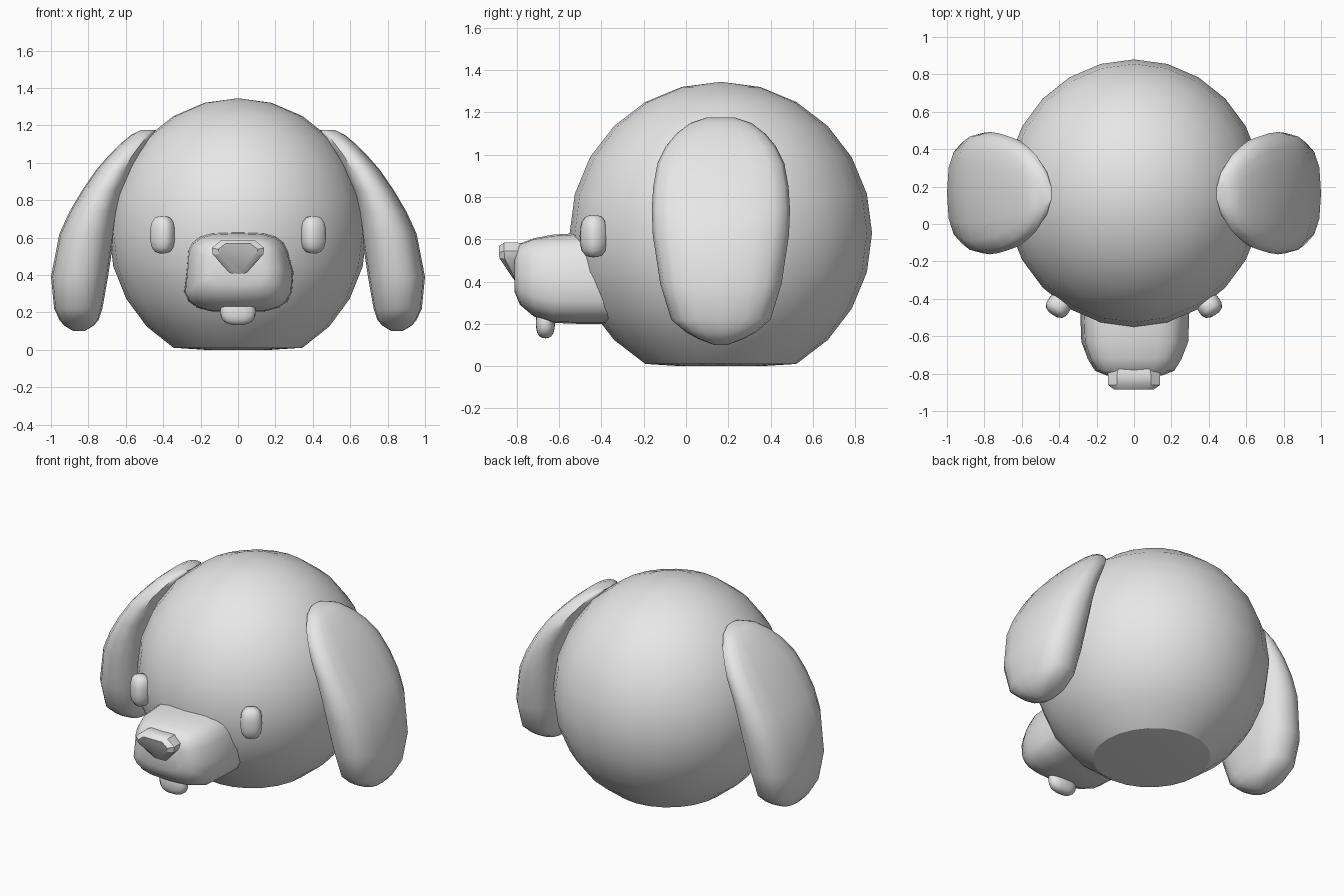
import bpy
import bmesh
from math import sin, cos, pi, radians
from mathutils import Matrix, Vector

cube = bpy.data.objects.get("Cube")
if cube:
    bpy.data.objects.remove(cube, do_unlink=True)

grey = bpy.data.materials.new("plain_grey")
grey.use_nodes = True
grey.diffuse_color = (0.8, 0.8, 0.8, 1)
grey.node_tree.nodes["Principled BSDF"].inputs["Base Color"].default_value = (0.8, 0.8, 0.8, 1)


def finish(bm, name, angle=40):
    """Turn a bmesh into a smooth shaded grey object."""
    bmesh.ops.recalc_face_normals(bm, faces=bm.faces)
    mesh = bpy.data.meshes.new(name)
    bm.to_mesh(mesh)
    bm.free()
    mesh.materials.append(grey)
    obj = bpy.data.objects.new(name, mesh)
    bpy.context.collection.objects.link(obj)
    bpy.ops.object.select_all(action='DESELECT')
    obj.select_set(True)
    bpy.context.view_layer.objects.active = obj
    bpy.ops.object.shade_smooth_by_angle(angle=radians(angle))
    return obj


def power(v, n):
    return (1 if v >= 0 else -1) * abs(v) ** (2 / n)


def squircle(a, b, n, count=16):
    """Points of a rounded rectangle with half sizes a and b."""
    return [(a * power(cos(2 * pi * i / count), n), b * power(sin(2 * pi * i / count), n))
            for i in range(count)]


def loft(rings, name, angle=40):
    """Skin a list of equal rings and cap both ends."""
    bm = bmesh.new()
    rows = [[bm.verts.new(p) for p in ring] for ring in rings]
    for r, s in zip(rows, rows[1:]):
        for i in range(len(r)):
            j = (i + 1) % len(r)
            bm.faces.new((r[i], r[j], s[j], s[i]))
    bm.faces.new(rows[0])
    bm.faces.new(rows[-1])
    return finish(bm, name, angle)


def pebble(name, centre, size, n, turn=0):
    """Rounded block: a sphere pushed towards a box."""
    bm = bmesh.new()
    bmesh.ops.create_uvsphere(bm, u_segments=16, v_segments=10, radius=1)
    for v in bm.verts:
        k = sum(abs(c) ** n for c in v.co) ** (-1 / n)
        v.co = Vector([c * k * s for c, s in zip(v.co, size)])
    bm.transform(Matrix.Translation(centre) @ Matrix.Rotation(turn, 4, 'Z'))
    return finish(bm, name, 60)


MID = 0.165  # depth of the head centre

# Head: faceted ball with a flat base
bm = bmesh.new()
bmesh.ops.create_uvsphere(bm, u_segments=24, v_segments=12, radius=0.715)
for v in bm.verts:
    v.co = Vector((v.co.x * 0.965, v.co.y + MID, max(v.co.z + 0.63, 0)))
finish(bm, "head", 30)

# Ears: height, outer x, inner x, half width
EAR = [(0.10, 0.88, 0.82, 0.03), (0.13, 0.93, 0.77, 0.11), (0.16, 0.955, 0.745, 0.165),
       (0.22, 0.983, 0.725, 0.235), (0.39, 1.0, 0.695, 0.287), (0.62, 0.955, 0.66, 0.322),
       (0.74, 0.90, 0.64, 0.327), (0.85, 0.835, 0.61, 0.32), (0.96, 0.76, 0.56, 0.30),
       (1.04, 0.69, 0.52, 0.26), (1.10, 0.63, 0.48, 0.21), (1.15, 0.57, 0.45, 0.145),
       (1.175, 0.52, 0.44, 0.07)]
for side, name in ((1, "left_ear"), (-1, "right_ear")):
    rings = []
    for z, outer, inner, half in EAR:
        mid, thick = (outer + inner) / 2, (outer - inner) / 2
        rings.append([(side * (mid + x), MID + y, z) for x, y in squircle(thick, half, 2.6)])
    loft(rings, name, 50)

# Muzzle: depth, half width, bottom, top
MUZZLE = [(-0.25, 0.30, 0.20, 0.63), (-0.50, 0.295, 0.20, 0.63), (-0.63, 0.29, 0.205, 0.622),
          (-0.72, 0.255, 0.235, 0.605), (-0.785, 0.215, 0.29, 0.58), (-0.81, 0.15, 0.35, 0.54)]
rings = []
for y, half, low, high in MUZZLE:
    mid, tall = (low + high) / 2, (high - low) / 2
    rings.append([(x * (0.93 if z > 0 else 1), y, mid + z) for x, z in squircle(half, tall, 3.4, 20)])
loft(rings, "muzzle", 50)

# Nose: rounded triangle whose lower tip slants back
TRIANGLE = [(0, -0.125), (0.035, -0.115), (0.135, -0.005), (0.14, 0.03), (0.09, 0.07)]
outline = TRIANGLE + [(-x, z) for x, z in reversed(TRIANGLE[1:])]
rings = []
for y, scale in ((-0.76, 0.9), (-0.80, 1), (-0.86, 1), (-0.885, 0.75)):
    slant = 0.5 if y < -0.81 else 0
    rings.append([(x * scale, y + slant * max(0, -z), 0.515 + z * scale) for x, z in outline])
loft(rings, "nose", 35)

# Eyes and tongue
for side, name in ((1, "left_eye"), (-1, "right_eye")):
    pebble(name, (side * 0.403, -0.437, 0.615), (0.065, 0.058, 0.1), 2.8, side * radians(33))
pebble("tongue", (0, -0.665, 0.205), (0.095, 0.045, 0.073), 2.6)
